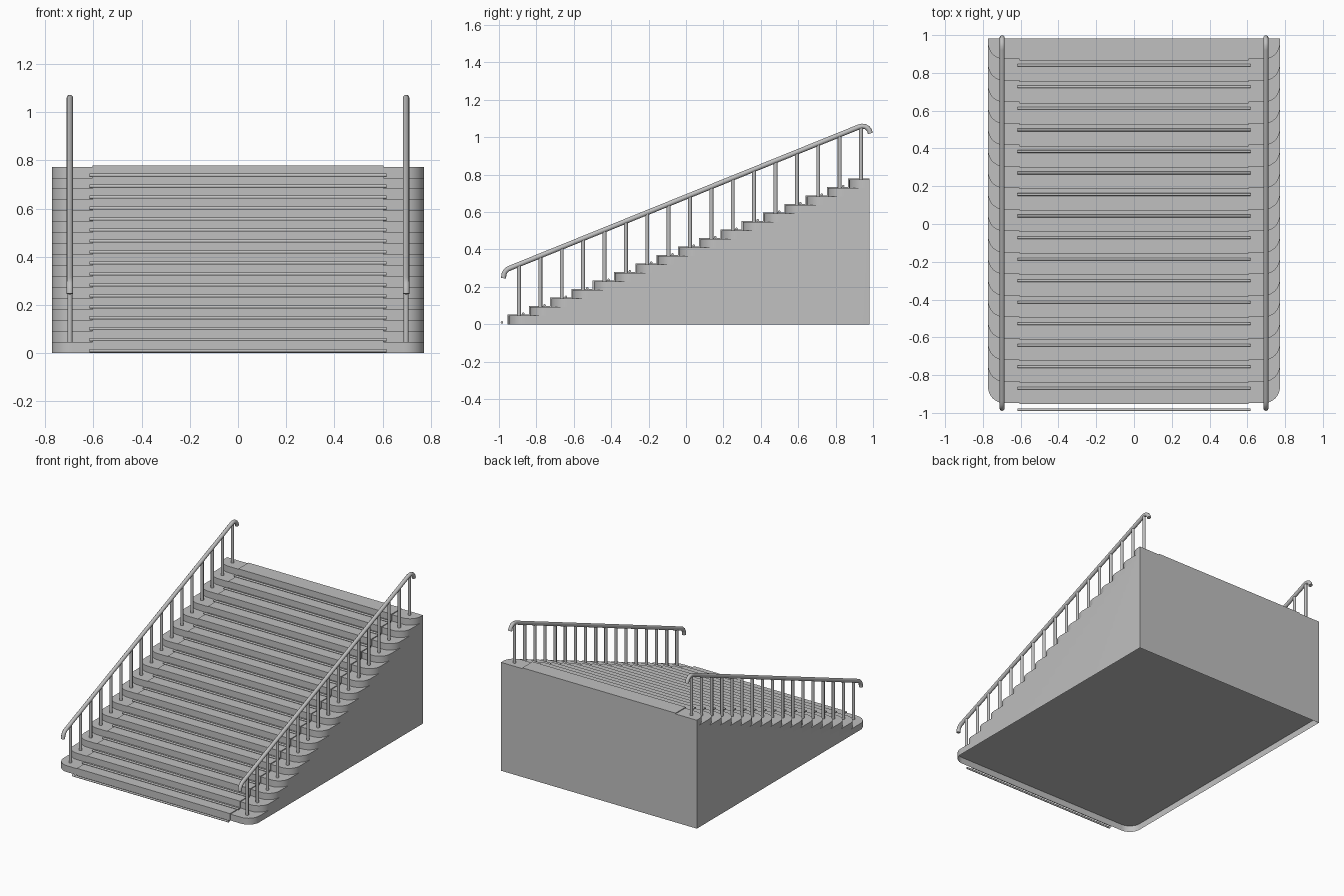
import bpy, bmesh, math
from mathutils import Vector

cube = bpy.data.objects.get("Cube")
if cube:
    bpy.data.objects.remove(cube, do_unlink=True)

STEPS = 17
RISE, RUN = 0.0455, 0.1138
FRONT, BACK = -0.948, 0.982
HALF_W, CORNER = 0.773, 0.085
RUNNER_W, THICK = 0.605, 0.006

grey = bpy.data.materials.new("stone grey")
grey.use_nodes = True
colour = (0.53, 0.53, 0.53, 1)
grey.diffuse_color = colour
grey.node_tree.nodes["Principled BSDF"].inputs["Base Color"].default_value = colour


def finish(name, bm, smooth=False):
    bmesh.ops.recalc_face_normals(bm, faces=bm.faces)
    mesh = bpy.data.meshes.new(name)
    bm.to_mesh(mesh)
    bm.free()
    mesh.materials.append(grey)
    obj = bpy.data.objects.new(name, mesh)
    bpy.context.collection.objects.link(obj)
    if smooth:
        bpy.ops.object.select_all(action='DESELECT')
        obj.select_set(True)
        bpy.context.view_layer.objects.active = obj
        bpy.ops.object.shade_smooth_by_angle(angle=math.radians(40))
    return obj


def tube(bm, path, radius, sides=12):
    """Round bar swept along a path lying in one plane."""
    pts = [Vector(p) for p in path]
    rings = []
    for i, p in enumerate(pts):
        d = (pts[min(i + 1, len(pts) - 1)] - pts[max(i - 1, 0)]).normalized()
        u = Vector((0, 1, 0)) if abs(d.x) > 0.9 else Vector((1, 0, 0))
        v = d.cross(u)
        rings.append([bm.verts.new(p + radius * (math.cos(a) * u + math.sin(a) * v))
                      for a in (2 * math.pi * k / sides for k in range(sides))])
    for a, b in zip(rings, rings[1:]):
        for k in range(sides):
            n = (k + 1) % sides
            bm.faces.new((a[k], a[n], b[n], b[k]))
    bm.faces.new(rings[0][::-1])
    bm.faces.new(rings[-1])


# Stacked steps with rounded front corners, open underneath
bm = bmesh.new()
for i in range(STEPS):
    f = FRONT + i * RUN
    right = [(HALF_W - CORNER + CORNER * math.sin(a), f + CORNER - CORNER * math.cos(a))
             for a in (math.pi / 2 * k / 8 for k in range(9))]
    right.append((HALF_W, BACK))
    outline = right + [(-x, y) for x, y in reversed(right)]
    low = [bm.verts.new((x, y, i * RISE)) for x, y in outline]
    top = [bm.verts.new((x, y, (i + 1) * RISE)) for x, y in outline]
    bm.faces.new(top)
    for k in range(len(outline)):
        n = (k + 1) % len(outline)
        bm.faces.new((low[k], low[n], top[n], top[k]))
finish("steps", bm, smooth=True)

# Thin runner folded over treads and risers
outer, inner = [], []
for i in range(STEPS):
    f = FRONT + i * RUN
    lift = THICK if i else 0
    outer += [(f - THICK, i * RISE + lift), (f - THICK, (i + 1) * RISE + THICK)]
    inner += [(f, i * RISE), (f, (i + 1) * RISE)]
outer.append((BACK, STEPS * RISE + THICK))
inner.append((BACK, STEPS * RISE))
bm = bmesh.new()
profile = bm.faces.new([bm.verts.new((-RUNNER_W, y, z)) for y, z in outer + inner[::-1]])
new = bmesh.ops.extrude_face_region(bm, geom=[profile])["geom"]
bmesh.ops.translate(bm, vec=(2 * RUNNER_W, 0, 0),
                    verts=[g for g in new if isinstance(g, bmesh.types.BMVert)])
finish("stair_runner", bm)

# Rods holding the runner at each riser
bm = bmesh.new()
for i in range(STEPS):
    y, z = -0.984 + i * 0.114, i * RISE + 0.01
    tube(bm, [(-0.617, y, z), (0.617, y, z)], 0.007, 10)
finish("runner_rods", bm, smooth=True)

# Handrails with bent ends, and one baluster per step
RAIL = [(-0.976, 0.246), (-0.973, 0.268), (-0.965, 0.284), (-0.952, 0.295), (-0.932, 0.304),
        (0.925, 1.055), (0.942, 1.059), (0.958, 1.057), (0.972, 1.048), (0.981, 1.036), (0.986, 1.02)]


def rail_height(y):
    (y0, z0), (y1, z1) = RAIL[4], RAIL[5]
    return z0 + (z1 - z0) * (y - y0) / (y1 - y0)


for side, x in (("left", 0.698), ("right", -0.698)):
    bm = bmesh.new()
    tube(bm, [(x, y, z) for y, z in RAIL], 0.0135)
    finish(side + "_handrail", bm, smooth=True)
    bm = bmesh.new()
    for i in range(STEPS):
        y = -0.893 + i * 0.1143
        tube(bm, [(x, y, (i + 1) * RISE), (x, y, rail_height(y))], 0.0105)
    finish(side + "_balusters", bm, smooth=True)
